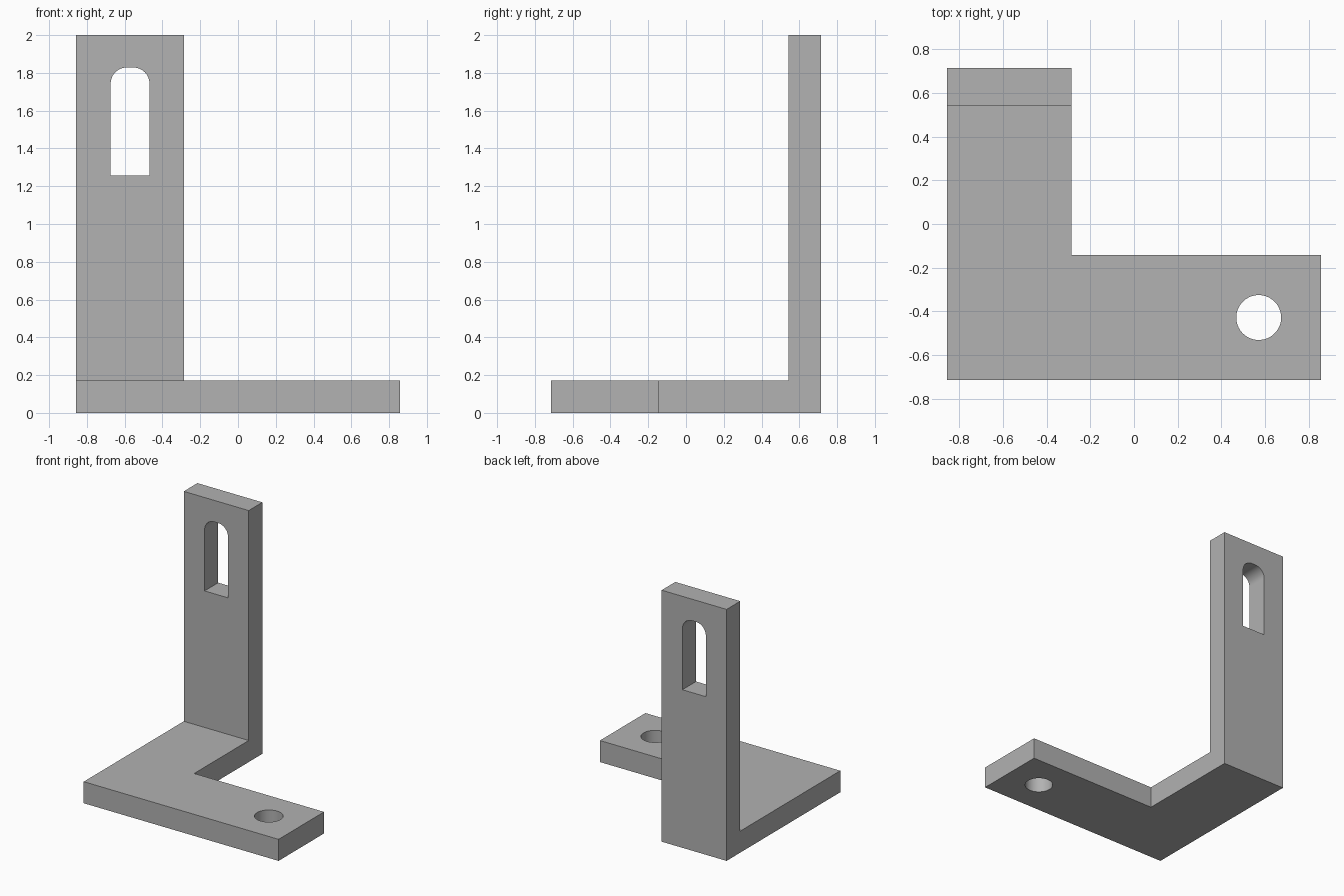
import bpy, bmesh
from math import sin, cos, pi, radians
from mathutils import Vector

cube = bpy.data.objects.get("Cube")
if cube:
    bpy.data.objects.remove(cube)

U = 2 / 35                      # one drafting unit
LENGTH, DEPTH, HEIGHT = 30 * U, 25 * U, 35 * U
THICK, WIDTH = 3 * U, 10 * U
X0, Y0 = -LENGTH / 2, -DEPTH / 2

grey = bpy.data.materials.new("plain grey")
grey.use_nodes = True
grey.diffuse_color = (0.445, 0.445, 0.445, 1)
grey.node_tree.nodes["Principled BSDF"].inputs["Base Color"].default_value = grey.diffuse_color


def prism(name, points, direction):
    """Extrude a closed outline along a direction."""
    bm = bmesh.new()
    face = bm.faces.new([bm.verts.new(p) for p in points])
    result = bmesh.ops.extrude_face_region(bm, geom=[face])
    moved = [v for v in result["geom"] if isinstance(v, bmesh.types.BMVert)]
    bmesh.ops.translate(bm, verts=moved, vec=Vector(direction))
    bmesh.ops.recalc_face_normals(bm, faces=bm.faces)
    mesh = bpy.data.meshes.new(name)
    bm.to_mesh(mesh)
    bm.free()
    mesh.materials.append(grey)
    obj = bpy.data.objects.new(name, mesh)
    bpy.context.collection.objects.link(obj)
    return obj


def arc(cx, cy, r, start, end, steps):
    return [(cx + r * cos(start + (end - start) * i / steps),
             cy + r * sin(start + (end - start) * i / steps)) for i in range(steps + 1)]


def combine(target, tool, operation):
    mod = target.modifiers.new(operation.lower(), "BOOLEAN")
    mod.object, mod.operation, mod.solver = tool, operation, "EXACT"
    bpy.context.view_layer.objects.active = target
    bpy.ops.object.modifier_apply(modifier=mod.name)
    bpy.data.objects.remove(tool)


# L-shaped foot plate
foot = [(X0, Y0), (-X0, Y0), (-X0, Y0 + WIDTH), (X0 + WIDTH, Y0 + WIDTH),
        (X0 + WIDTH, -Y0), (X0, -Y0)]
bracket = prism("angle_bracket", [(x, y, 0) for x, y in foot], (0, 0, THICK))

# upright plate at the back end of the foot
upright = [(X0, 0), (X0 + WIDTH, 0), (X0 + WIDTH, HEIGHT), (X0, HEIGHT)]
combine(bracket, prism("upright", [(x, -Y0, z) for x, z in upright], (0, -THICK, 0)), "UNION")

# round bolt hole in the foot
hole = arc(10 * U, Y0 + WIDTH / 2, 1.8 * U, 0, 2 * pi, 64)[:-1]
combine(bracket, prism("hole_cutter", [(x, y, -U) for x, y in hole], (0, 0, THICK + 2 * U)), "DIFFERENCE")

# slot in the upright, square below and rounded at the top corners
cx, half, r = X0 + WIDTH / 2, 1.8 * U, 1.5 * U
low, top = 22 * U, 32 * U
slot = [(cx - half, low), (cx + half, low)]
slot += arc(cx + half - r, top - r, r, 0, pi / 2, 16)
slot += arc(cx - half + r, top - r, r, pi / 2, pi, 16)
combine(bracket, prism("slot_cutter", [(x, -Y0 + U, z) for x, z in slot], (0, -THICK - 2 * U, 0)), "DIFFERENCE")

# merge coplanar faces, then keep only the bores smooth
bm = bmesh.new()
bm.from_mesh(bracket.data)
bmesh.ops.remove_doubles(bm, verts=bm.verts, dist=0.0001)
bmesh.ops.dissolve_limit(bm, angle_limit=radians(0.5), verts=bm.verts, edges=bm.edges)
bmesh.ops.triangulate(bm, faces=[f for f in bm.faces if len(f.verts) > 4])
bm.to_mesh(bracket.data)
bm.free()
bpy.ops.object.select_all(action="DESELECT")
bracket.select_set(True)
bpy.context.view_layer.objects.active = bracket
bpy.ops.object.shade_smooth_by_angle(angle=radians(30))
